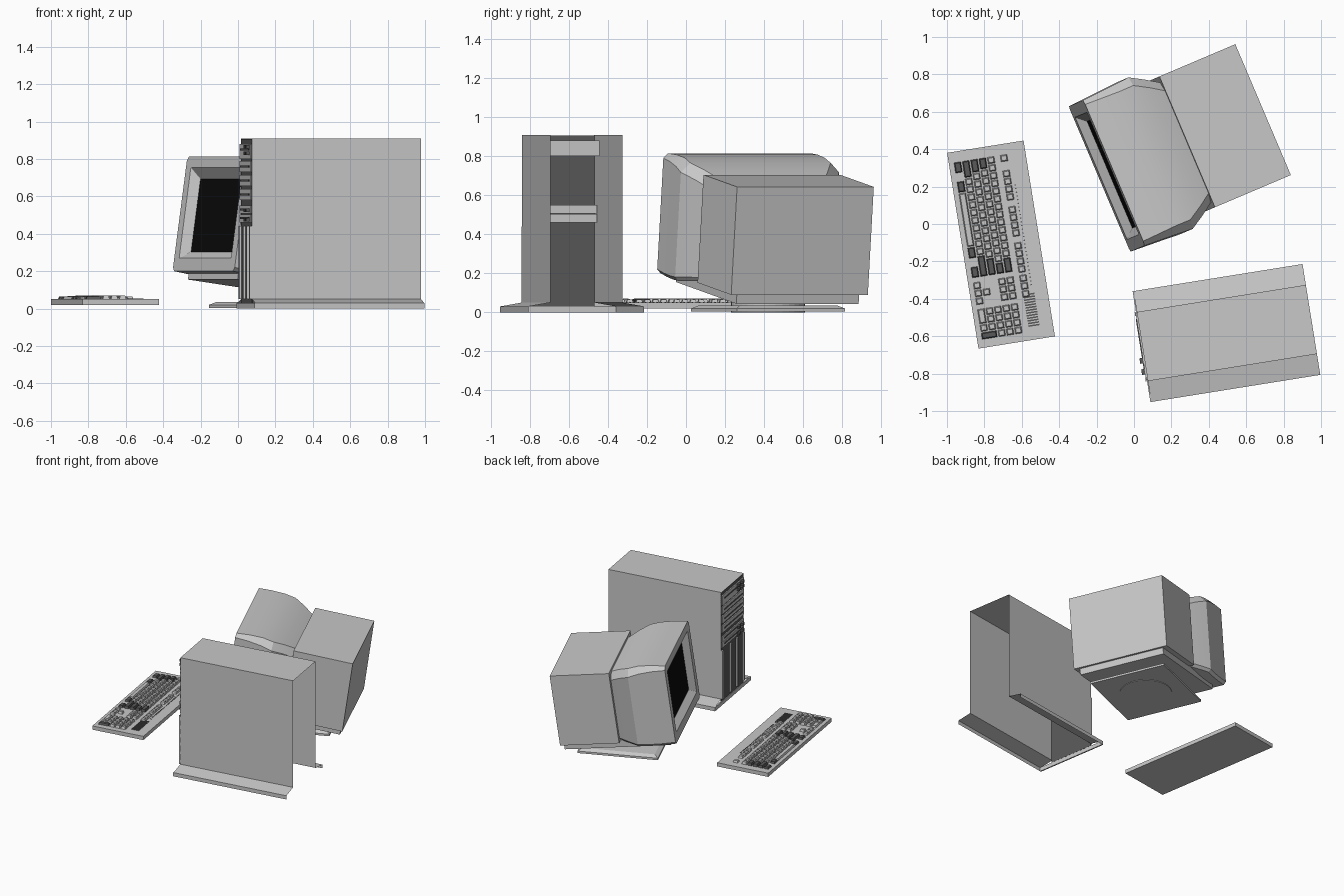
import bpy, bmesh, math
from mathutils import Matrix, Vector

if "Cube" in bpy.data.objects:
    bpy.data.objects.remove(bpy.data.objects["Cube"])


def material(name, r, g, b):
    m = bpy.data.materials.new(name)
    m.diffuse_color = (r, g, b, 1)
    m.use_nodes = True
    m.node_tree.nodes["Principled BSDF"].inputs["Base Color"].default_value = m.diffuse_color
    return m


LIGHT = material("light_grey_plastic", .58, .58, .58)
DARK = material("dark_grey_plastic", .1, .1, .1)
BLACK = material("black_glass", .003, .003, .003)


def frame(x, y, z, turn, tilt=0):
    return (Matrix.Translation((x, y, z)) @ Matrix.Rotation(math.radians(turn), 4, 'Z')
            @ Matrix.Rotation(math.radians(tilt), 4, 'Y'))


# local axes of each unit: x = depth (front to back), y = its left side, z = up
TOWER = frame(.045, -.655, 0, 9.1)
MONITOR = frame(-.185, .24, .2, 23, 8)
STAND = frame(-.185, .24, 0, 23)
KEYBOARD = frame(-.711, -.11, 0, 9.1)


def finish(name, bm, mats, place, normals=True):
    if normals:
        bmesh.ops.recalc_face_normals(bm, faces=bm.faces)
    me = bpy.data.meshes.new(name)
    bm.to_mesh(me)
    bm.free()
    ob = bpy.data.objects.new(name, me)
    for m in mats:
        me.materials.append(m)
    ob.matrix_world = place
    bpy.context.collection.objects.link(ob)
    return ob


def add_box(bm, x0, x1, y0, y1, z0, z1, taper=0):
    t = taper
    lo = [bm.verts.new((x, y, z0)) for x, y in ((x0, y0), (x1, y0), (x1, y1), (x0, y1))]
    hi = [bm.verts.new((x, y, z1)) for x, y in
          ((x0 + t, y0 + t), (x1 - t, y0 + t), (x1 - t, y1 - t), (x0 + t, y1 - t))]
    bm.faces.new(lo[::-1])
    bm.faces.new(hi)
    for i in range(4):
        j = (i + 1) % 4
        bm.faces.new((lo[i], lo[j], hi[j], hi[i]))


def boxes(name, place, mat, dims):
    bm = bmesh.new()
    for d in dims:
        add_box(bm, *d)
    return finish(name, bm, [mat], place)


# ---- Tower: folded sheet shell, open at the back and underneath
profile = [(-.3, 0), (-.3, .03), (-.187, .05), (-.187, .908),
           (.187, .908), (.187, .05), (.3, .03), (.3, 0)]
bm = bmesh.new()
front = [bm.verts.new((0, y, z)) for y, z in profile]
back = [bm.verts.new((.915, y, z)) for y, z in profile]
for i in range(len(profile) - 1):
    bm.faces.new((front[i], back[i], back[i + 1], front[i + 1]))
finish("tower_case", bm, [LIGHT], TOWER, False)

boxes("tower_front_skirt", TOWER, LIGHT, [(-.005, .005, -.3, .3, 0, .03)])
boxes("tower_front_panel", TOWER, DARK, [(0, .006, -.187, .187, .03, .906)])
boxes("tower_drives", TOWER, LIGHT, [
    (-.008, .22, -.18, .18, .80, .88), (-.008, .13, -.18, .18, .46, .503),
    (-.008, .13, -.18, .18, .507, .55)])
boxes("tower_bay_covers", TOWER, LIGHT, [
    (-.008, 0, -.18, .18, z, z + .06) for z in (.58, .655, .73)])
boxes("tower_slots", TOWER, DARK, [
    (-.012, -.006, -.15, .15, z, z + .01) for z in (.48, .525, .605, .68, .755, .845)])
boxes("tower_buttons", TOWER, DARK, [
    (-.026, -.006, y, y + .03, z, z + .02)
    for y in (-.15, -.09) for z in (.465, .515, .82, .855)])
boxes("tower_front_ribs", TOWER, LIGHT, [
    (-.012, 0, y, y + .02, .05, .44) for y in (-.187, -.08, .03, .167)])

# ---- Monitor hood: loft from screen edge, around the bezel, back to the rear box
# depth, half width, bottom, top, corner chamfer
sections = [(.045, .31, .11, .505, .002), (0, .355, .07, .56, .002), (0, .422, 0, .62, .025),
            (.1, .428, -.005, .627, .035), (.2, .434, -.005, .625, .045),
            (.28, .44, 0, .61, .05), (.36, .395, .01, .585, .05), (.44, .345, .02, .55, .05)]
bm = bmesh.new()
loops = []
for a, w, b0, b1, c in sections:
    k = min(c, .02)
    half = [(w - k, b0), (w, b0 + k), (w, b1 - c), (w - c, b1)]
    pts = half + [(-y, z) for y, z in reversed(half)]
    loops.append([bm.verts.new((a, y, z)) for y, z in pts])
for p, q in zip(loops, loops[1:]):
    for i in range(8):
        j = (i + 1) % 8
        bm.faces.new((p[i], p[j], q[j], q[i]))
bm.faces.new(loops[-1])
bm.faces.new(loops[0]).material_index = 1
hood = finish("monitor_hood_and_screen", bm, [LIGHT, BLACK], MONITOR)
bpy.context.view_layer.objects.active = hood
hood.select_set(True)
bpy.ops.object.shade_smooth_by_angle(angle=math.radians(22))
hood.select_set(False)

boxes("monitor_rear_box", MONITOR, LIGHT, [(.435, .88, -.38, .38, .012, .57)])
boxes("monitor_tilt_plate", MONITOR, LIGHT, [(.06, .86, -.34, .34, -.037, .02)])

# ---- Monitor stand: square plate, swivel disc and ball
boxes("stand_plate", STAND, LIGHT, [(.16, .76, -.3, .3, .004, .02),
                                    (.16, .76, -.3, .3, .02, .035, .03)])
bm = bmesh.new()
for r0, r1, z0, z1 in ((.19, .19, 0, .055), (.17, .12, .055, .12)):
    bmesh.ops.create_cone(bm, cap_ends=True, segments=32, radius1=r0, radius2=r1, depth=z1 - z0,
                          matrix=Matrix.Translation((.46, 0, (z0 + z1) / 2)))
finish("stand_swivel", bm, [LIGHT], STAND)

# ---- Keyboard
boxes("keyboard_base", KEYBOARD, LIGHT, [(-.207, .207, -.53, .53, .02, .05)])
P = .042                       # key pitch across
light_keys, dark_keys = [], []


def key(target, d, s, w=1, deep=1):
    """One key: d = depth of row centre, s = left end, w = width in units."""
    h = .07 - .35 * (d + .03) ** 2
    target.append((d - .02, d - .02 + .045 * deep - .007, s - w * P + .003, s - .003,
                   .048, h, .006))


# rows of the main block: (width, kind), kind l = light, d = dark, space = gap
rows = [[(1.5, 'd'), (1, ' '), (1.5, 'd'), (7, 'l'), (1.5, 'd'), (1, ' '), (1.5, 'd')],
        [(2.25, 'd')] + [(1, 'l')] * 10 + [(2.75, 'd')],
        [(1.75, 'd')] + [(1, 'l')] * 11 + [(2.25, 'd')],
        [(1.5, 'd')] + [(1, 'l')] * 12 + [(1.5, 'd')],
        [(1, 'l')] * 13 + [(2, 'd')],
        [(1, 'l'), (1, ' ')] + ([(1, 'l')] * 4 + [(.65, ' ')]) * 3]
for r, row in enumerate(rows):
    s, d = .475, (-.16 + .045 * r if r < 5 else .09)
    for w, kind in row:
        if kind != ' ':
            key(light_keys if kind == 'l' else dark_keys, d, s, w)
        s -= w * P
for c in range(3):             # navigation, arrow and lock keys
    s = -.175 - c * P
    for d in (-.16, -.025, .02, .09):
        key(light_keys, d, s)
key(light_keys, -.115, -.175 - P)
for c in range(4):             # number pad
    for r in range(5):
        if (c, r) not in ((3, 0), (3, 1), (1, 0)):
            key(light_keys, -.16 + .045 * r, -.32 - c * P, 2 if (c, r) == (0, 0) else 1)
key(dark_keys, -.16, -.32 - 3 * P, 1, 2)
boxes("light_keys", KEYBOARD, LIGHT, light_keys)
boxes("dark_keys", KEYBOARD, DARK, dark_keys)
boxes("keyboard_grille", KEYBOARD, DARK, [
    (.075, .135, -.29 - i * .014, -.282 - i * .014, .049, .053) for i in range(13)])
boxes("keyboard_ticks", KEYBOARD, DARK, [
    (.122, .13, .3 - i * .02, .306 - i * .02, .049, .053) for i in range(28)])
